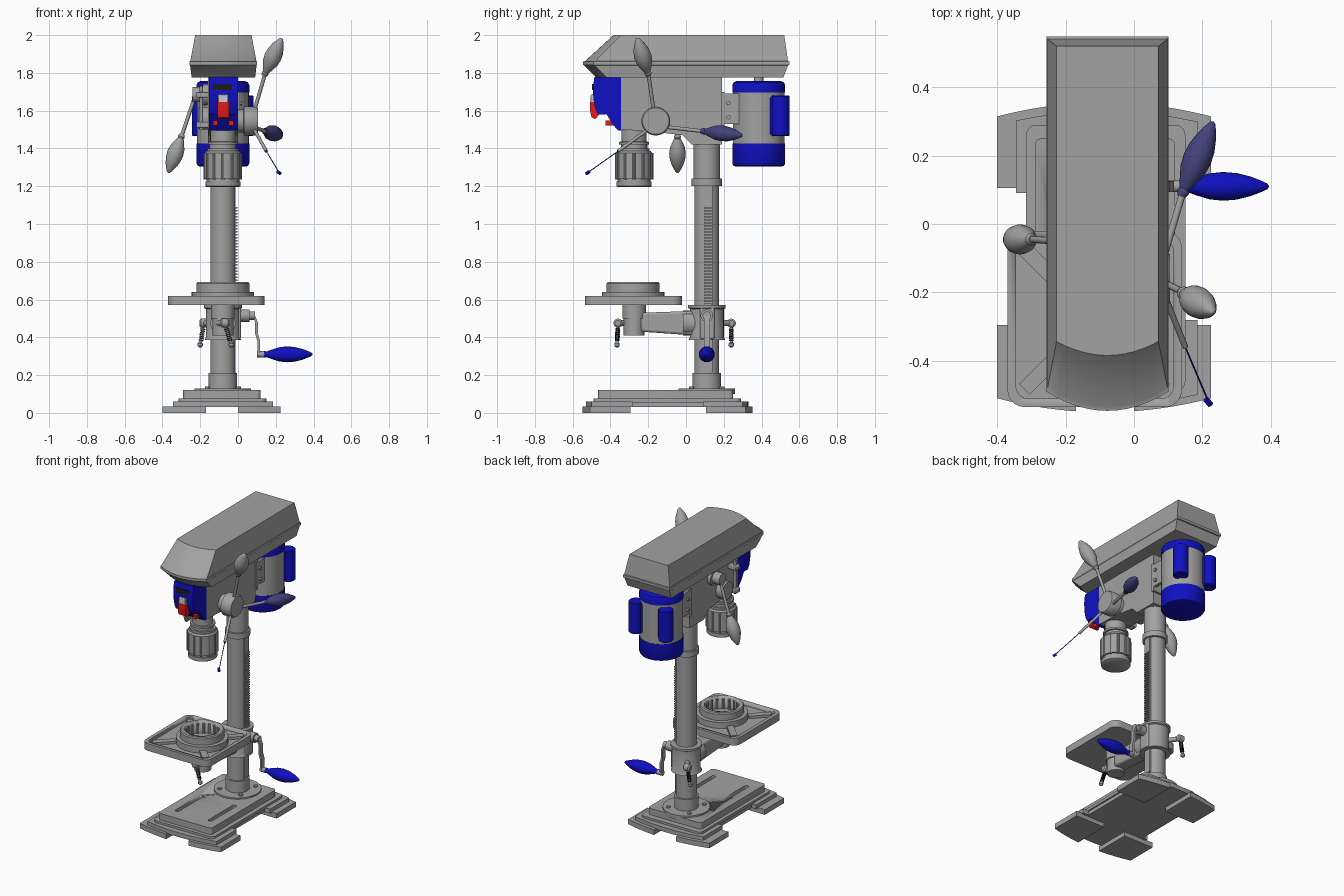
import bpy, bmesh, math
from mathutils import Vector

if "Cube" in bpy.data.objects:
    bpy.data.objects.remove(bpy.data.objects["Cube"])

CX, COL_Y, QUILL_Y, MOTOR_Y = -0.08, 0.11, -0.275, 0.385


def material(name, r, g, b):
    m = bpy.data.materials.new(name)
    m.use_nodes = True
    m.diffuse_color = (r, g, b, 1)
    m.node_tree.nodes["Principled BSDF"].inputs["Base Color"].default_value = (r, g, b, 1)
    return m


GREY = material("grey metal", 0.36, 0.36, 0.36)
BLUE = material("blue paint", 0.005, 0.005, 0.55)
SLATE = material("slate blue", 0.055, 0.055, 0.2)
RED = material("red", 0.8, 0.01, 0.01)
BLACK = material("black", 0.012, 0.012, 0.012)
PALE = material("pale grey", 0.6, 0.6, 0.6)


def finish(name, bm, mat, bevel=0):
    bmesh.ops.recalc_face_normals(bm, faces=bm.faces)
    me = bpy.data.meshes.new(name)
    bm.to_mesh(me)
    bm.free()
    me.materials.append(mat)
    me.polygons.foreach_set("use_smooth", [True] * len(me.polygons))
    me.set_sharp_from_angle(angle=math.radians(35))
    ob = bpy.data.objects.new(name, me)
    bpy.context.collection.objects.link(ob)
    if bevel:
        mod = ob.modifiers.new("bevel", "BEVEL")
        mod.width, mod.segments = bevel, 2
    return ob


def loft(name, rings, mat, bevel=0):
    """Skin matching closed rings of points and cap both ends."""
    bm = bmesh.new()
    vs = [[bm.verts.new(p) for p in ring] for ring in rings]
    n = len(vs[0])
    for a, b in zip(vs, vs[1:]):
        for i in range(n):
            bm.faces.new((a[i], a[(i + 1) % n], b[(i + 1) % n], b[i]))
    bm.faces.new(vs[0])
    bm.faces.new(vs[-1])
    return finish(name, bm, mat, bevel)


def plate(name, pts, z0, z1, mat, bevel=0):
    return loft(name, [[(x, y, z) for x, y in pts] for z in (z0, z1)], mat, bevel)


def side_profile(name, pts, x0, x1, mat, bevel=0):
    return loft(name, [[(x, y, z) for y, z in pts] for x in (x0, x1)], mat, bevel)


def box(name, x0, x1, y0, y1, z0, z1, mat, bevel=0):
    return plate(name, [(x0, y0), (x1, y0), (x1, y1), (x0, y1)], z0, z1, mat, bevel)


def rounded(x0, x1, y0, y1, r):
    pts = []
    for k, (x, y) in enumerate([(x1 - r, y1 - r), (x0 + r, y1 - r), (x0 + r, y0 + r), (x1 - r, y0 + r)]):
        for i in range(6):
            a = (k + i / 5) * math.pi / 2
            pts.append((x + r * math.cos(a), y + r * math.sin(a)))
    return pts


def turned(name, start, axis, profile, mat, seg=32):
    """Lathe a profile of (distance, radius) along an axis."""
    start, axis = Vector(start), Vector(axis).normalized()
    u = axis.orthogonal().normalized()
    v = axis.cross(u)
    rings = [[start + axis * d + (u * math.cos(t) + v * math.sin(t)) * max(r, 0.0006)
              for t in (math.tau * i / seg for i in range(seg))] for d, r in profile]
    return loft(name, rings, mat)


def post(name, x, y, steps, mat, seg=32):
    return turned(name, (x, y, 0), (0, 0, 1), steps, mat, seg)


def rod(name, a, b, r, mat=GREY, seg=16):
    a, b = Vector(a), Vector(b)
    return turned(name, a, b - a, [(0, r), ((b - a).length, r)], mat, seg)


def grip(name, a, b, r, mat):
    a, b = Vector(a), Vector(b)
    size = (b - a).length
    shape = [(0, .3), (.06, .42), (.1, .36), (.2, .6), (.35, .9), (.5, 1), (.65, .92), (.8, .68), (.92, .38), (.98, .2), (1, 0)]
    return turned(name, a, b - a, [(t * size, k * r) for t, k in shape], mat, 24)


def cut(ob, cutter):
    mod = ob.modifiers.new("cut", "BOOLEAN")
    mod.operation, mod.solver, mod.object = "DIFFERENCE", "EXACT", cutter
    bpy.context.view_layer.objects.active = ob
    bpy.ops.object.modifier_apply(modifier=mod.name)
    bpy.data.objects.remove(cutter)


# Base: four feet with bowed ends, stepped deck with slots
def bowed(x0, x1, y_in, y_out, bow):
    xs = [x0 + (x1 - x0) * i / 10 for i in range(11)]
    arc = [(x, y_out - bow * ((x + 0.0875) / 0.31) ** 2) for x in xs]
    return [(x0, y_in)] + arc + [(x1, y_in)]


for side, (x0, x1) in {"right": (-0.4, -0.17), "left": (0.0, 0.225)}.items():
    plate("front_foot_" + side, bowed(x0, x1, -0.295, -0.55, -0.04), 0, 0.035, GREY)
    plate("rear_foot_" + side, bowed(x0, x1, 0.105, 0.355, 0.04), 0, 0.035, GREY)
plate("base_front_step", bowed(-0.345, 0.185, -0.28, -0.53, -0.04), 0.03, 0.06, GREY)
plate("base_rear_step", bowed(-0.345, 0.185, 0.09, 0.33, 0.04), 0.03, 0.06, GREY)
box("base_waist", -0.31, 0.14, -0.29, 0.1, 0.03, 0.06, GREY)
plate("base_riser", rounded(-0.315, 0.15, -0.49, 0.29, 0.03), 0.055, 0.075, GREY)
deck = plate("base_deck", rounded(-0.29, 0.12, -0.465, 0.25, 0.02), 0.07, 0.12, GREY)
for x in (-0.21, 0.045):
    cut(deck, plate("slot_cutter", rounded(x - 0.014, x + 0.014, -0.38, -0.09, 0.012), 0.095, 0.2, GREY))
post("column_flange", CX, COL_Y, [(0.1, 0.15), (0.13, 0.15)], GREY, 40)
for k in range(4):
    a = math.pi * (k + 0.5) / 2
    post("flange_bolt", CX + 0.115 * math.cos(a), COL_Y + 0.115 * math.sin(a), [(0.13, 0.014), (0.14, 0.014)], GREY, 6)

# Column with rack
post("column", CX, COL_Y, [(0.12, .076), (0.21, .076), (0.211, .066), (1.2, .066), (1.201, .08), (1.24, .08),
                           (1.241, .07), (1.45, .07)], GREY, 40)
box("rack_bar", -0.03, -0.012, 0.09, 0.14, 0.22, 1.2, GREY)
for k in range(34):
    z = 0.555 + 0.016 * k
    box("rack_tooth", -0.013, -0.003, 0.095, 0.135, z, z + 0.008, GREY)

# Table: dished plate, ribs and toothed ring
table = plate("table", rounded(-0.37, 0.14, -0.535, -0.02, 0.05), 0.57, 0.62, GREY)
cut(table, plate("dish_cutter", rounded(-0.345, 0.115, -0.51, -0.045, 0.035), 0.598, 0.7, GREY))
for sx in (-1, 1):
    for sy in (-1, 1):
        d = Vector((sx, sy)).normalized()
        n = Vector((-d.y, d.x)) * 0.022
        c = Vector((-0.115, -0.278))
        ends = [c + d * 0.14 + n, c + d * 0.29 + n, c + d * 0.29 - n, c + d * 0.14 - n]
        plate("table_rib", [tuple(p) for p in ends], 0.59, 0.615, GREY)
ring = post("table_ring", CX, -0.28, [(0.59, .165), (0.64, .165), (0.641, .14), (0.685, .14), (0.692, .134)], GREY, 48)
cut(ring, post("bore_cutter", CX, -0.28, [(0.61, 0.11), (0.8, 0.11)], GREY, 48))
for k in range(18):
    a = math.tau * k / 18
    rod("ring_tooth", *[(CX + .11 * math.cos(a), -.28 + .11 * math.sin(a), z) for z in (.605, .68)], 0.009, seg=8)

# Table support arm and column clamp
post("table_hub", CX, QUILL_Y, [(0.41, .055), (0.5, .055), (0.501, .062), (0.575, .062)], GREY)
side_profile("table_arm", [(-0.24, .43), (0.05, .41), (0.05, .54), (-0.24, .53)], CX - 0.045, CX + 0.045, GREY, 0.012)
rod("arm_pivot", (CX, -0.015, 0.475), (CX, 0.05, 0.475), 0.066, seg=32)
post("column_clamp", CX, COL_Y, [(0.385, .098), (0.4, .09), (0.55, .09), (0.555, .1), (0.57, .1)], GREY, 40)
box("gear_housing", -0.02, 0.015, 0.075, 0.15, 0.39, 0.56, GREY, 0.008)


def lock_lever(name, start, joint, tip):
    rod(name + "_bolt", start, joint, 0.016)
    turned(name + "_knuckle", Vector(joint) - Vector((0.024, 0, 0)), (1, 0, 0),
           [(0, .015), (.008, .024), (.04, .024), (.048, .015)], GREY, 20)
    rod(name + "_shaft", joint, tip, 0.008)
    j, t = Vector(joint), Vector(tip)
    for k in range(7):
        p = j.lerp(t, 0.25 + 0.085 * k)
        rod(name + "_coil", p, p + (t - j) * 0.05, 0.013, BLACK, 12)
    turned(name + "_tip", t + Vector((0, 0, .014)), (0, 0, -1), [(0, .008), (.006, .014), (.02, .014), (.028, .005)], GREY, 16)


lock_lever("front_lock", (-0.11, -0.3, 0.475), (-0.07, -0.36, 0.475), (-0.035, -0.365, 0.36))
lock_lever("rear_lock", (-0.13, 0.17, 0.475), (-0.18, 0.24, 0.475), (-0.2, 0.24, 0.36))

# Table crank
rod("crank_bearing", (-0.02, COL_Y, 0.515), (0.06, COL_Y, 0.515), 0.033, seg=24)
rod("crank_shaft", (0.05, COL_Y, 0.515), (0.09, COL_Y, 0.515), 0.022)
crank = [(0.083, 0.515), (0.098, 0.48), (0.098, 0.42), (0.11, 0.38), (0.11, 0.3)]
loft("crank_arm", [[(x + s, COL_Y + w, z) for s, w in ((-.007, -.016), (.007, -.016), (.007, .016), (-.007, .016))]
                   for x, z in crank], GREY)
rod("crank_neck", (0.1, COL_Y, 0.31), (0.14, COL_Y, 0.31), 0.017)
grip("crank_grip", (0.125, COL_Y, 0.31), (0.395, COL_Y, 0.31), 0.042, BLUE)

# Head casting, quill and chuck
side_profile("head", [(-0.345, 1.79), (-0.345, 1.5), (-0.18, 1.49), (-0.02, 1.47), (0.03, 1.42), (0.19, 1.42), (0.19, 1.79)],
             -0.16, 0.0, GREY)
post("quill", CX, QUILL_Y, [(1.38, .082), (1.4, .082), (1.401, .07), (1.42, .07), (1.421, .08), (1.435, .08),
                            (1.436, .067), (1.52, .067)], GREY)
post("chuck", CX, QUILL_Y, [(1.195, .085), (1.2, .093), (1.225, .093), (1.226, .088), (1.24, .088), (1.241, .097),
                            (1.375, .097), (1.386, .088)], GREY, 40)
for k in range(12):
    a = math.tau * k / 12
    rod("chuck_rib", *[(CX + .094 * math.cos(a), QUILL_Y + .094 * math.sin(a), z) for z in (1.235, 1.375)], 0.008, seg=8)

# Belt cover with bowed, raked front
def cover_ring(z, half, back, edge, nose):
    c = -0.0775
    ts = [-1 + i / 6 for i in range(13)]
    front = [(c + half * t, nose + (edge - nose) * t * t, z) for t in ts]
    return front + [(c + half, back, z), (c - half, back, z)]


loft("belt_cover", [cover_ring(1.775, .168, .515, -.42, -.475), cover_ring(1.84, .176, .54, -.485, -.54),
                    cover_ring(1.842, .178, .548, -.49, -.546), cover_ring(1.86, .178, .548, -.49, -.546),
                    cover_ring(1.862, .175, .54, -.48, -.535), cover_ring(2.0, .149, .52, -.343, -.384)], GREY)

# Control box, display, switch and buttons
side_profile("control_box", [(-.34, 1.778), (-.485, 1.778), (-.493, 1.72), (-.49, 1.66), (-.48, 1.61), (-.465, 1.58),
                             (-.42, 1.58), (-.39, 1.53), (-.36, 1.495), (-.34, 1.495)], -0.153, -0.003, BLUE)
box("display", -0.13, -0.035, -0.497, -0.488, 1.71, 1.742, BLACK)
box("switch_cap", -0.105, -0.052, -0.505, -0.48, 1.64, 1.685, PALE, 0.004)
side_profile("switch", [(-.47, 1.645), (-.507, 1.645), (-.508, 1.6), (-.5, 1.565), (-.48, 1.555), (-.46, 1.58)],
             -0.108, -0.048, RED)
for x in (-0.12, -0.037):
    box("button", x - 0.012, x + 0.012, -0.425, -0.38, 1.522, 1.548, RED)

# Feed hub with three spokes
turned("feed_hub", (-0.02, -0.16, 1.545), (1, 0, 0), [(0, .06), (.05, .06), (.051, .076), (.115, .076), (.125, .07)], GREY, 40)
rod("spoke_upper", (0.075, -0.165, 1.56), (0.145, -0.2, 1.8), 0.01)
grip("grip_upper", (0.138, -0.198, 1.785), (0.232, -0.258, 1.985), 0.046, GREY)
rod("spoke_rear", (0.08, -0.12, 1.515), (0.145, 0.1, 1.49), 0.01)
grip("grip_rear", (0.138, 0.08, 1.492), (0.232, 0.3, 1.468), 0.042, SLATE)
rod("spoke_lower", (0.07, -0.16, 1.53), (0.15, -0.36, 1.385), 0.009)
rod("spoke_lower_pin", (0.15, -0.36, 1.385), (0.218, -0.52, 1.272), 0.0025, BLUE, 8)
rod("spoke_lower_end", (0.21, -0.512, 1.277), (0.224, -0.528, 1.267), 0.009, BLUE, 12)

# Depth lever, its stop rod and spring cap
rod("depth_hub", (-0.16, -0.06, 1.685), (-0.24, -0.06, 1.685), 0.04, seg=24)
rod("depth_collar", (-0.15, -0.06, 1.685), (-0.185, -0.06, 1.685), 0.055, seg=32)
rod("depth_lever", (-0.225, -0.05, 1.685), (-0.3, -0.045, 1.46), 0.01)
grip("depth_grip", (-0.295, -0.045, 1.475), (-0.37, -0.045, 1.27), 0.044, GREY)
rod("spring_cap", (-0.15, -0.16, 1.56), (-0.21, -0.16, 1.56), 0.06, seg=32)
post("stop_rod", -0.195, -0.26, [(1.5, .009), (1.73, .009)], GREY, 12)
for z in (1.51, 1.67):
    box("stop_bracket", -0.22, -0.15, -0.285, -0.235, z, z + 0.03, GREY, 0.005)

# Motor with end caps, capacitors and mounting bracket
post("motor_body", CX, MOTOR_Y, [(1.42, .137), (1.7, .137)], GREY, 48)
post("motor_lower_cap", CX, MOTOR_Y, [(1.305, .125), (1.309, .134), (1.32, .14), (1.425, .14)], BLUE, 48)
post("motor_upper_cap", CX, MOTOR_Y, [(1.695, .14), (1.735, .14), (1.75, .133), (1.756, .12)], BLUE, 48)
post("motor_shaft", CX, MOTOR_Y, [(1.75, .025), (1.79, .025)], GREY)
for side in (-1, 1):
    post("capacitor", CX + side * 0.115, 0.5, [(1.465, .043), (1.47, .048), (1.675, .048), (1.68, .043)], BLUE, 24)
    post("capacitor_base", CX + side * 0.09, 0.475, [(1.475, .045), (1.67, .045)], BLUE, 24)
box("motor_bracket", -0.17, 0.01, 0.185, 0.205, 1.5, 1.7, GREY)
for x in (-0.17, -0.01):
    box("bracket_arm", x, x + 0.02, 0.2, 0.28, 1.53, 1.69, GREY)
    for z in (1.565, 1.64):
        rod("bracket_bolt", (x - 0.012, 0.225, z), (x + 0.032, 0.225, z), 0.012, seg=6)
